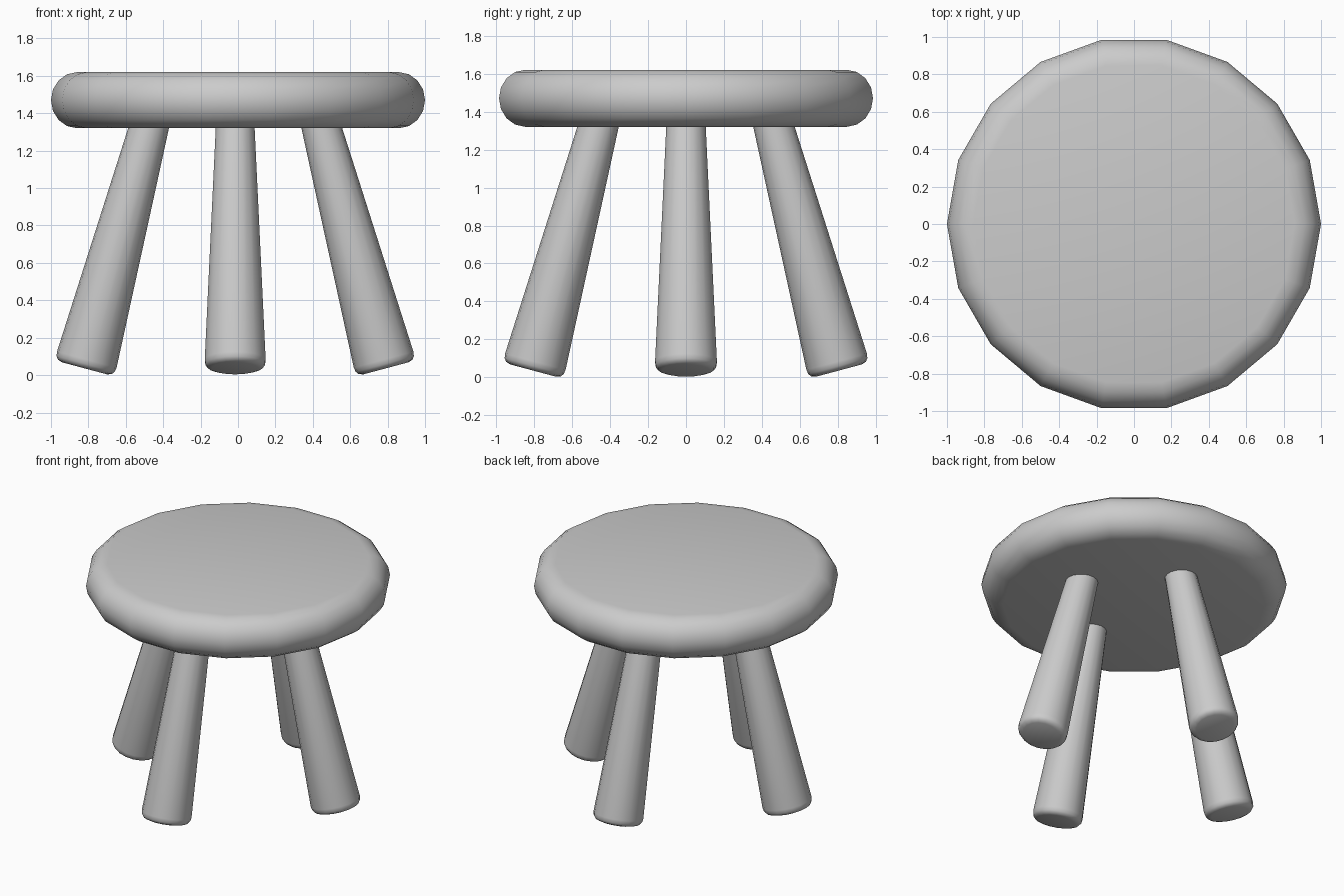
import bpy, bmesh, math
from mathutils import Matrix

if "Cube" in bpy.data.objects:
    bpy.data.objects.remove(bpy.data.objects["Cube"])


def lathe(name, profile, sides, matrix=Matrix()):
    """Closed turned shape from (radius, height) points, bottom to top."""
    bm = bmesh.new()
    rings = []
    for r, h in profile:
        rings.append([bm.verts.new((r * math.cos(2 * math.pi * i / sides),
                                    r * math.sin(2 * math.pi * i / sides), h))
                      for i in range(sides)])
    for a, b in zip(rings, rings[1:]):
        for i in range(sides):
            j = (i + 1) % sides
            bm.faces.new((a[i], a[j], b[j], b[i]))
    bm.faces.new(rings[0][::-1])
    bm.faces.new(rings[-1])
    bm.transform(matrix)
    bmesh.ops.recalc_face_normals(bm, faces=bm.faces)
    mesh = bpy.data.meshes.new(name)
    bm.to_mesh(mesh)
    bm.free()
    obj = bpy.data.objects.new(name, mesh)
    bpy.context.collection.objects.link(obj)
    bpy.ops.object.select_all(action='DESELECT')
    obj.select_set(True)
    bpy.context.view_layer.objects.active = obj
    bpy.ops.object.shade_smooth_by_angle(angle=math.radians(40))
    return obj


# Seat: 18-sided disc with a fully rounded rim
rim_steps = 8
rim = []
for k in range(rim_steps + 1):
    a = -math.pi / 2 + math.pi * k / rim_steps
    rim.append((0.86 + 0.14 * math.cos(a), 1.47 + 0.15 * math.sin(a)))
lathe("seat", rim, 18)

# Legs: four tapered posts, splayed outward, thicker at the foot
leg_profile = [(0.125, -0.042), (0.149, -0.034), (0.161, -0.018),
               (0.165, 0.006), (0.102, 1.36)]
splay = math.radians(-15)
for n, name in enumerate(("right_leg", "back_leg", "left_leg", "front_leg")):
    place = (Matrix.Translation((-0.015, 0, 0))
             @ Matrix.Rotation(n * math.pi / 2, 4, 'Z')
             @ Matrix.Translation((0.795, 0, 0.077))
             @ Matrix.Rotation(splay, 4, 'Y'))
    lathe(name, leg_profile, 18, place)
